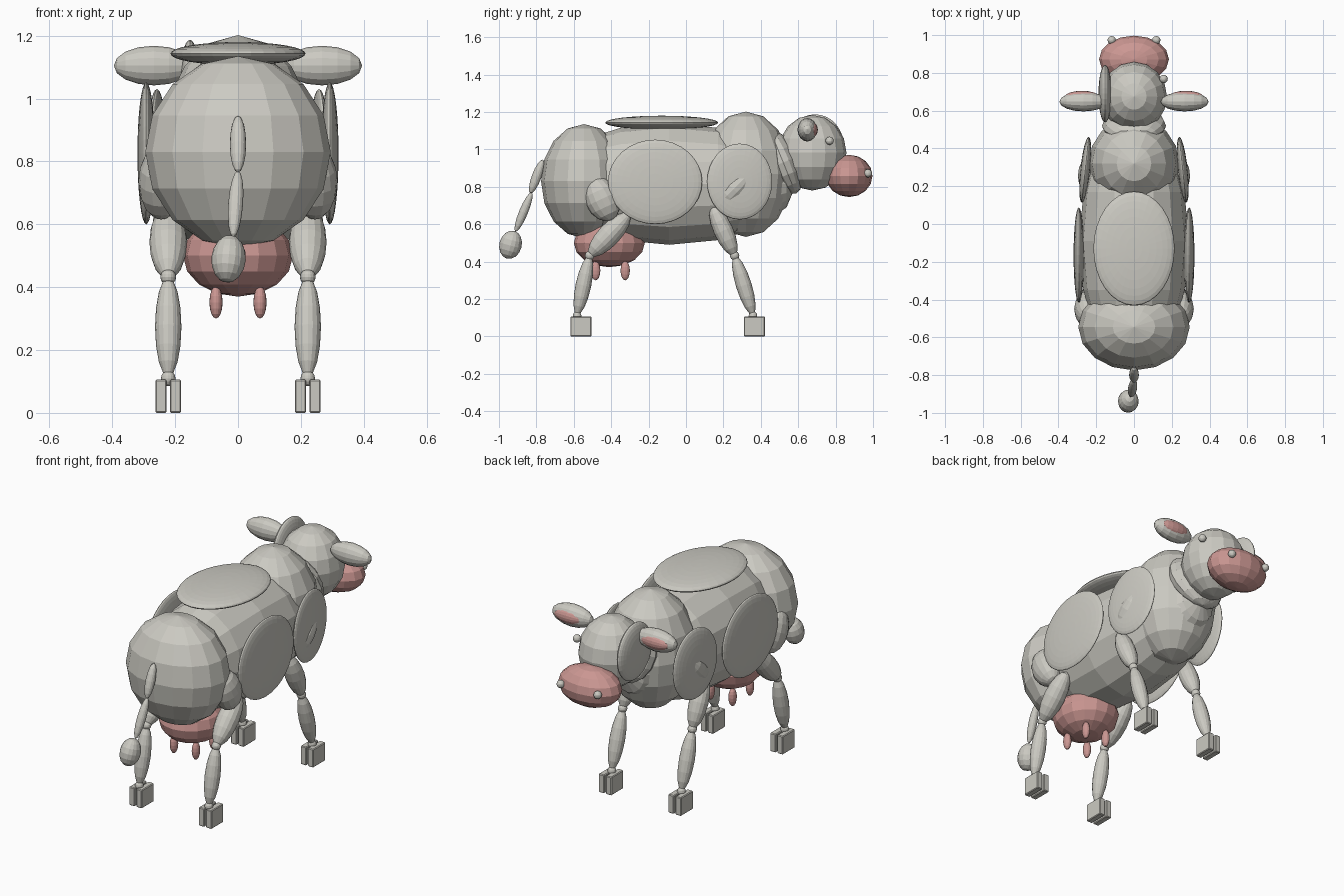
import bpy, bmesh, math
from mathutils import Matrix, Vector, Euler

if "Cube" in bpy.data.objects:
    bpy.data.objects.remove(bpy.data.objects["Cube"])


def material(name, color):
    m = bpy.data.materials.new(name)
    m.diffuse_color = (*color, 1)
    m.use_nodes = True
    m.node_tree.nodes["Principled BSDF"].inputs["Base Color"].default_value = m.diffuse_color
    return m


HIDE = material("warm grey hide", (0.60, 0.59, 0.54))
PINK = material("dusty pink skin", (0.60, 0.31, 0.29))


def finish(name, bm, mat):
    me = bpy.data.meshes.new(name)
    bm.to_mesh(me)
    bm.free()
    me.materials.append(mat)
    ob = bpy.data.objects.new(name, me)
    bpy.context.collection.objects.link(ob)
    return ob


def ball(name, loc, radii, mat=HIDE, rot=(0, 0, 0), axis='Z', seg=16, rings=8):
    """Faceted ellipsoid; axis is the direction of its poles, rot in degrees."""
    pole = {'X': Matrix.Rotation(math.pi / 2, 4, 'Y'),
            'Y': Matrix.Rotation(-math.pi / 2, 4, 'X'),
            'Z': Matrix.Identity(4)}[axis]
    turn = Euler([math.radians(a) for a in rot]).to_matrix().to_4x4()
    bm = bmesh.new()
    bmesh.ops.create_uvsphere(bm, u_segments=seg, v_segments=rings, radius=1)
    bm.transform(Matrix.Translation(loc) @ turn @ Matrix.Diagonal((*radii, 1)) @ pole)
    return finish(name, bm, mat)


def limb(name, a, b, r):
    """Spindle-shaped ellipsoid stretched between two points."""
    a, b = Vector(a), Vector(b)
    d = b - a
    turn = d.to_track_quat('Z', 'X').to_matrix().to_4x4()
    bm = bmesh.new()
    bmesh.ops.create_uvsphere(bm, u_segments=16, v_segments=8, radius=1)
    bm.transform(Matrix.Translation((a + b) / 2) @ turn
                 @ Matrix.Diagonal((r, r, d.length / 2, 1)))
    return finish(name, bm, HIDE)


def toe(name, x, y):
    bm = bmesh.new()
    bmesh.ops.create_cube(bm, size=1)
    bm.transform(Matrix.Translation((x, y, 0.053)) @ Matrix.Diagonal((0.036, 0.112, 0.106, 1)))
    bmesh.ops.bevel(bm, geom=bm.edges[:], offset=0.004, segments=1, affect='EDGES')
    return finish(name, bm, HIDE)


# Trunk, neck and head
ball("rump", (0, -0.545, 0.83), (0.295, 0.23, 0.305))
ball("barrel", (0, -0.09, 0.815), (0.29, 0.68, 0.325), axis='Y')
ball("chest", (0, 0.32, 0.867), (0.24, 0.245, 0.335))
ball("neck", (0, 0.52, 0.93), (0.17, 0.085, 0.18), rot=(22, 0, 0))
ball("head", (0, 0.675, 0.982), (0.175, 0.183, 0.202))
ball("snout", (0, 0.872, 0.858), (0.185, 0.125, 0.113), PINK)

# Flattened coat patches
ball("back_patch", (0, -0.13, 1.143), (0.215, 0.302, 0.037), seg=32, rings=16)
ball("face_patch", (-0.153, 0.69, 1.025), (0.035, 0.152, 0.162), axis='X', seg=32, rings=16)

# Udder with four teats
ball("udder", (0, -0.41, 0.50), (0.175, 0.19, 0.13), PINK)
for x in (-0.07, 0.07):
    for y in (-0.483, -0.325):
        ball("teat", (x, y, 0.352), (0.021, 0.025, 0.052), PINK)

# Tail
limb("tail_upper", (0, -0.765, 0.945), (0, -0.832, 0.765), 0.026)
limb("tail_lower", (0, -0.825, 0.77), (-0.015, -0.912, 0.56), 0.024)
ball("tail_tuft", (-0.03, -0.938, 0.49), (0.055, 0.06, 0.077), rot=(-15, 5, 0))

for s, side in ((-1, "left"), (1, "right")):
    # Ears, eyes and nostrils
    ball(f"ear_{side}", (s * 0.268, 0.648, 1.105), (0.127, 0.052, 0.063), axis='X')
    ball(f"inner_ear_{side}", (s * 0.275, 0.675, 1.105), (0.09, 0.030, 0.040), PINK, axis='X')
    ball(f"eye_{side}", (s * 0.157, 0.768, 1.046), (0.022,) * 3)
    ball(f"nostril_{side}", (s * 0.118, 0.973, 0.872), (0.022,) * 3)

    # Side patches
    ball(f"flank_patch_{side}", (s * 0.292, -0.165, 0.826), (0.028, 0.252, 0.226),
         axis='X', seg=32, rings=16)
    ball(f"shoulder_patch_{side}", (s * 0.258, 0.287, 0.828), (0.026, 0.175, 0.203),
         rot=(0, 0, s * 6), axis='X', seg=32, rings=16)

    # Hip and shoulder masses
    ball(f"hip_{side}", (s * 0.245, -0.45, 0.735), (0.072, 0.09, 0.125), rot=(25, 0, 0))
    ball(f"shoulder_{side}", (s * 0.235, 0.255, 0.787), (0.062, 0.065, 0.125), rot=(-45, 0, 0))

    # Legs: hip point, knee, ankle, hoof centre, thigh radius
    legs = (("rear", (-0.305, 0.655), (-0.515, 0.432), (-0.582, 0.115), -0.562, 0.06),
            ("front", (0.14, 0.70), (0.26, 0.432), (0.358, 0.115), 0.366, 0.052))
    for pos, hip, knee, ankle, hoof, r in legs:
        x = s * 0.222
        limb(f"{pos}_thigh_{side}", (x, *hip), (x, *knee), r)
        limb(f"{pos}_shin_{side}", (x, *knee), (x, *ankle), 0.042)
        ball(f"{pos}_knee_{side}", (x, *knee), (0.025,) * 3)
        ball(f"{pos}_ankle_{side}", (x, ankle[0], 0.11), (0.023, 0.023, 0.025))
        for o in (-0.023, 0.023):
            toe(f"{pos}_hoof_{side}", x + o, hoof)
